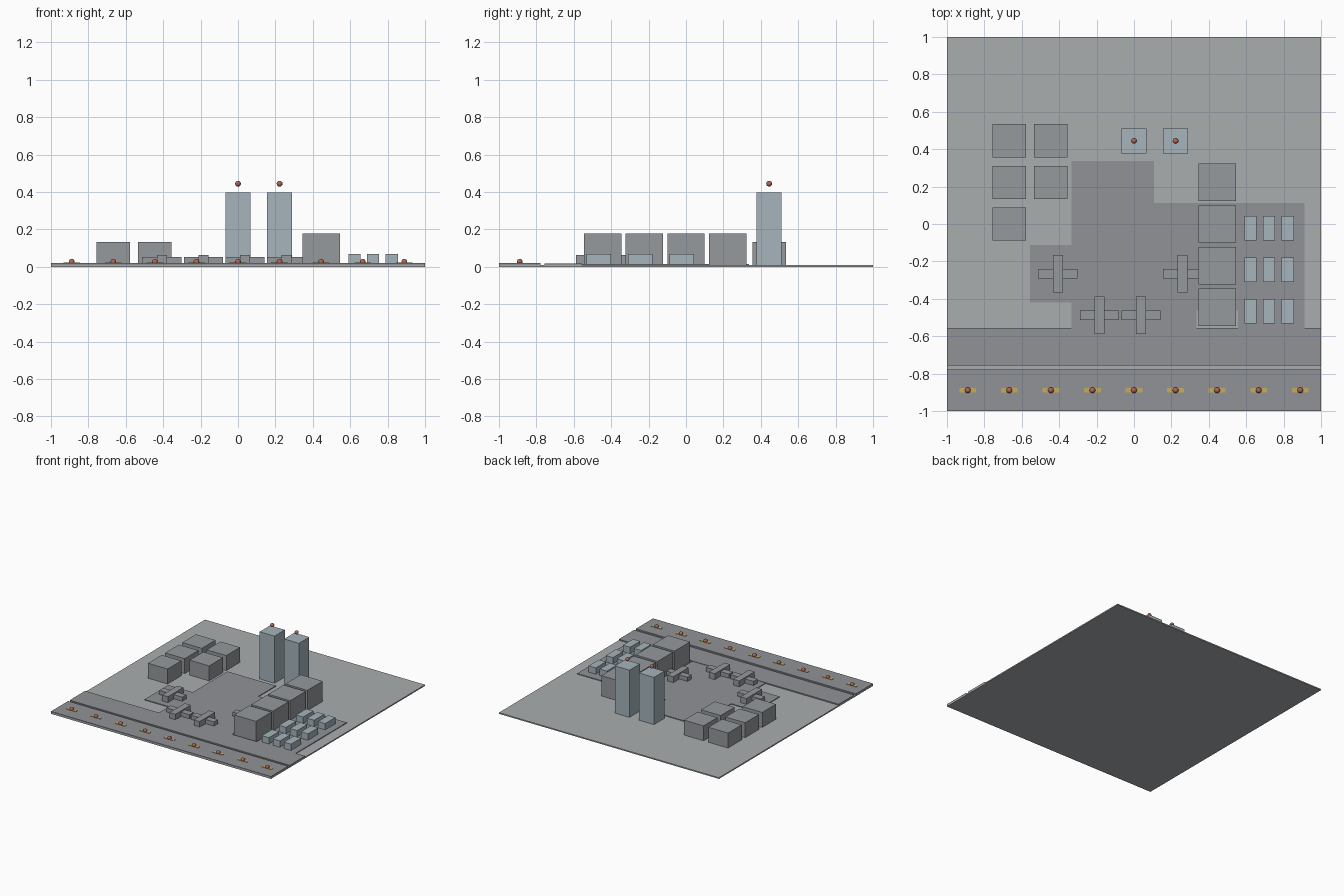
import bpy, bmesh

if "Cube" in bpy.data.objects:
    bpy.data.objects.remove(bpy.data.objects["Cube"])

U = 2 / 9  # layout module


def mat(name, rgb):
    m = bpy.data.materials.new(name)
    m.diffuse_color = (*rgb, 1)
    m.use_nodes = True
    m.node_tree.nodes["Principled BSDF"].inputs["Base Color"].default_value = m.diffuse_color
    return m


GROUND = mat("ground_grey", (0.40, 0.42, 0.43))
PAVING = mat("paving_grey", (0.28, 0.29, 0.31))
BLOCK = mat("block_grey", (0.30, 0.32, 0.34))
PALE = mat("pale_blue", (0.38, 0.46, 0.50))
YELLOW = mat("yellow", (0.55, 0.42, 0.12))
RED = mat("red", (0.45, 0.13, 0.09))


def extrude(name, outline, z0, z1, m):
    bm = bmesh.new()
    face = bm.faces.new([bm.verts.new((x, y, z0)) for x, y in outline])
    ret = bmesh.ops.extrude_face_region(bm, geom=[face])
    top = [v for v in ret["geom"] if isinstance(v, bmesh.types.BMVert)]
    bmesh.ops.translate(bm, verts=top, vec=(0, 0, z1 - z0))
    if not any(f.calc_center_median().z < z0 + 1e-6 for f in bm.faces):
        bm.faces.new([v for v in bm.verts if v not in top])
    bmesh.ops.recalc_face_normals(bm, faces=bm.faces)
    me = bpy.data.meshes.new(name)
    bm.to_mesh(me)
    bm.free()
    me.materials.append(m)
    ob = bpy.data.objects.new(name, me)
    bpy.context.collection.objects.link(ob)
    return ob


def box(name, x, y, sx, sy, z0, z1, m):
    a, b = sx / 2, sy / 2
    return extrude(name, [(x - a, y - b), (x + a, y - b), (x + a, y + b), (x - a, y + b)], z0, z1, m)


def lamp(name, x, y, z):
    bpy.ops.mesh.primitive_uv_sphere_add(segments=16, ring_count=8, radius=0.0156, location=(x, y, z))
    ob = bpy.context.object
    ob.name = name
    ob.data.materials.append(RED)
    bpy.ops.object.shade_smooth()


# Ground and paved areas
G = 0.01
box("ground", 0, 0, 2, 2, 0, G, GROUND)
box("runway", 0, -4 * U, 2, U, G, 0.02, PAVING)
box("taxiway", 0, -0.656, 2, 0.2, G, 0.019, PAVING)
extrude("apron", [(-0.333, -0.556), (0.333, -0.556), (0.333, -0.462), (0.556, -0.462),
                  (0.556, -0.556), (0.911, -0.556), (0.911, 0.111), (0.107, 0.111),
                  (0.107, 0.338), (-0.333, 0.338), (-0.333, -0.111), (-0.556, -0.111),
                  (-0.556, -0.42), (-0.333, -0.42)], G, 0.016, PAVING)

# Runway markings and lights
for i in range(-4, 5):
    box("runway_marking", i * U, -4 * U, 0.09, 0.024, 0.02, 0.023, YELLOW)
    lamp("runway_light", i * U, -4 * U, 0.027)

# Control towers with hovering beacons
for i in (0, 1):
    box("tower", i * U, 2 * U, 0.134, 0.134, G, 0.398, PALE)
    lamp("tower_beacon", i * U, 2 * U, 2 * U)

# Terminal row on the right
for j in (-2, -1, 0, 1):
    box("hangar", 2 * U, j * U, 0.2, 0.2, G, 0.177, BLOCK)

# Block cluster on the left
for i, j in ((-3, 2), (-3, 1), (-3, 0), (-2, 2), (-2, 1)):
    box("storage_block", i * U, j * U, 0.178, 0.178, G, 0.133, BLOCK)

# Small parked units
for i in range(3):
    for j in range(3):
        box("cargo_unit", 0.622 + 0.1 * i, -0.467 + U * j, 0.065, 0.132, G, 0.068, PALE)

# Parked aircraft: crossed fuselage and wing
for x, y in ((-0.407, -0.266), (-0.185, -0.488), (0.037, -0.488), (0.259, -0.266)):
    box("aircraft_fuselage", x, y, 0.054, 0.2, 0.016, 0.064, BLOCK)
    box("aircraft_wing", x, y, 0.21, 0.052, 0.019, 0.053, BLOCK)
